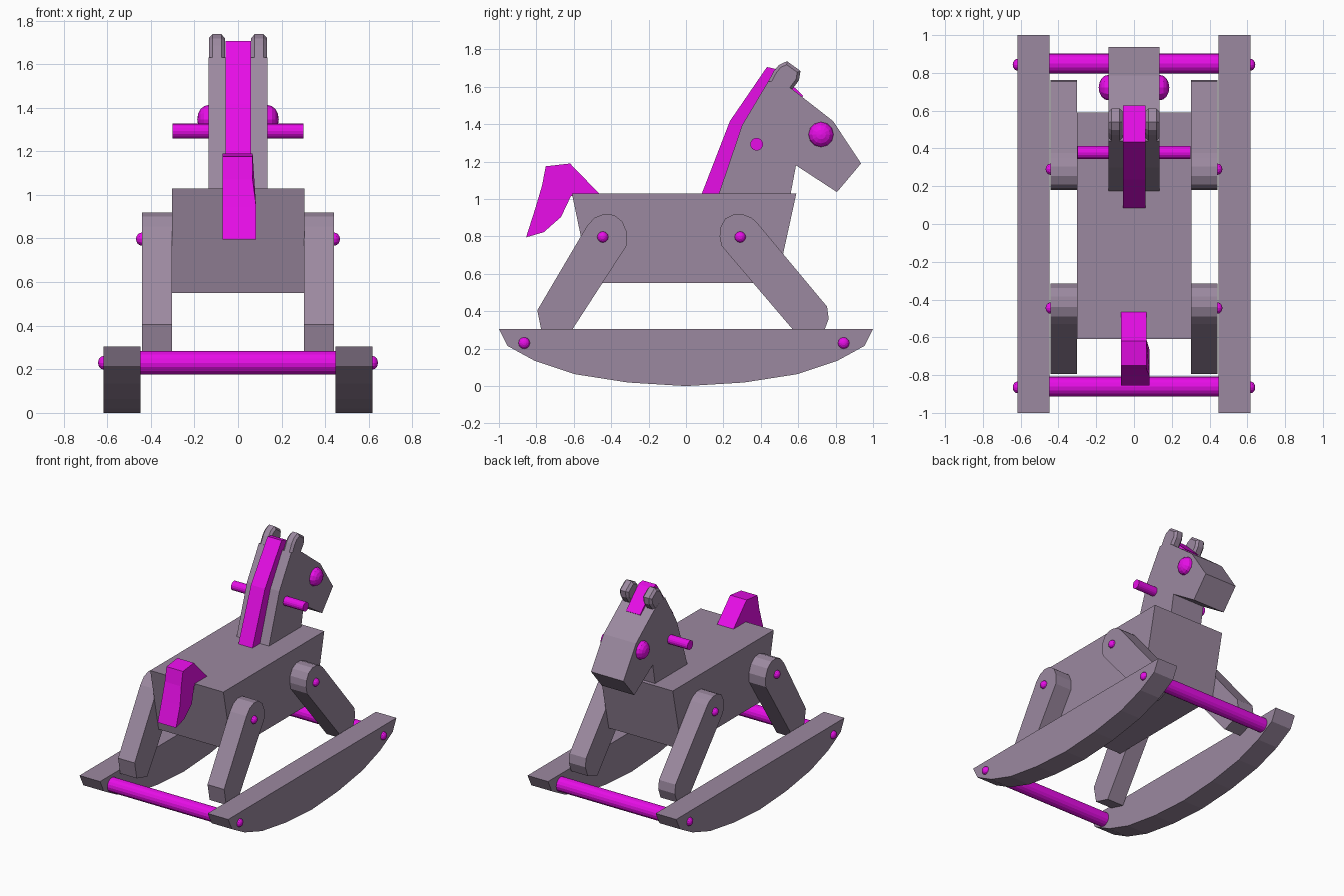
import bpy, bmesh, math
from mathutils import Matrix

if "Cube" in bpy.data.objects:
    bpy.data.objects.remove(bpy.data.objects["Cube"])


def material(name, rgb):
    m = bpy.data.materials.new(name)
    m.diffuse_color = (*rgb, 1)
    m.use_nodes = True
    m.node_tree.nodes["Principled BSDF"].inputs["Base Color"].default_value = m.diffuse_color
    return m


WOOD = material("mauve grey", (0.33, 0.25, 0.35))
PINK = material("magenta", (0.95, 0.005, 0.95))


def finish(bm, name, mat):
    bmesh.ops.recalc_face_normals(bm, faces=bm.faces)
    me = bpy.data.meshes.new(name)
    bm.to_mesh(me)
    bm.free()
    me.materials.append(mat)
    ob = bpy.data.objects.new(name, me)
    bpy.context.collection.objects.link(ob)
    return ob


def prism(name, profile, x0, x1, mat):
    """Side profile of (y, z) points, extruded from x0 to x1."""
    bm = bmesh.new()
    a = [bm.verts.new((x0, y, z)) for y, z in profile]
    b = [bm.verts.new((x1, y, z)) for y, z in profile]
    bm.faces.new(a)
    bm.faces.new(b[::-1])
    n = len(a)
    for i in range(n):
        j = (i + 1) % n
        bm.faces.new((a[i], b[i], b[j], a[j]))
    return finish(bm, name, mat)


def rod(name, y, z, r, x0, x1, mat, sides=16):
    bm = bmesh.new()
    mtx = Matrix.Translation(((x0 + x1) / 2, y, z)) @ Matrix.Rotation(math.pi / 2, 4, 'Y')
    bmesh.ops.create_cone(bm, cap_ends=True, segments=sides, radius1=r, radius2=r,
                          depth=abs(x1 - x0), matrix=mtx)
    return finish(bm, name, mat)


def button(name, x, y, z, r, depth, mat):
    """Squashed ball with its pole along x."""
    bm = bmesh.new()
    mtx = (Matrix.Translation((x, y, z)) @ Matrix.Diagonal((depth / r, 1, 1, 1))
           @ Matrix.Rotation(math.pi / 2, 4, 'Y'))
    bmesh.ops.create_uvsphere(bm, u_segments=12, v_segments=8, radius=r, matrix=mtx)
    return finish(bm, name, mat)


# Body
prism("body", [(-0.61, 1.03), (0.59, 1.03), (0.485, 0.55), (-0.51, 0.55)], -0.303, 0.305, WOOD)

# Side profiles of the paired parts
half = [(1, 0.305), (0.955, 0.215), (0.807, 0.134), (0.597, 0.064), (0.31, 0.019)]
rocker = half + [(0, 0)] + [(-y, z) for y, z in reversed(half)]
front_leg = [(0.18, 0.80), (0.185, 0.85), (0.21, 0.895), (0.255, 0.918), (0.305, 0.918),
             (0.35, 0.90), (0.377, 0.877), (0.754, 0.425), (0.763, 0.36), (0.735, 0.285),
             (0.62, 0.245), (0.19, 0.75)]
rear_leg = [(-0.318, 0.75), (-0.315, 0.82), (-0.34, 0.88), (-0.385, 0.915), (-0.44, 0.92),
            (-0.49, 0.90), (-0.53, 0.855), (-0.795, 0.405), (-0.77, 0.28), (-0.645, 0.245)]
ear = [(0.46, 1.58), (0.435, 1.62), (0.47, 1.685), (0.497, 1.717), (0.54, 1.737),
       (0.612, 1.685), (0.604, 1.635), (0.56, 1.575)]

for side, s in (("left", -1), ("right", 1)):
    # Rockers and legs
    prism(side + "_rocker", rocker, s * 0.4475, s * 0.618, WOOD)
    prism(side + "_front_leg", front_leg, s * 0.303, s * 0.441, WOOD)
    prism(side + "_rear_leg", rear_leg, s * 0.303, s * 0.441, WOOD)
    # Peg caps
    for tag, y in (("front", 0.29), ("rear", -0.445)):
        button(f"{side}_{tag}_leg_peg", s * 0.441, y, 0.797, 0.03, 0.027, PINK)
    for tag, y in (("front", 0.843), ("rear", -0.865)):
        button(f"{side}_{tag}_rocker_peg", s * 0.617, y, 0.23, 0.031, 0.025, PINK)
    # Eyes and ears
    button(side + "_eye", s * 0.137, 0.722, 1.345, 0.067, 0.05, PINK)
    e = prism(side + "_ear", ear, s * 0.06, s * 0.134, WOOD)
    b = e.modifiers.new("chamfer", 'BEVEL')
    b.width, b.segments, b.limit_method, b.angle_limit = 0.016, 1, 'ANGLE', math.radians(70)

# Neck and head in one board
prism("neck_and_head", [(0.176, 1.03), (0.30, 1.395), (0.44, 1.63), (0.50, 1.62), (0.567, 1.588),
                        (0.786, 1.417), (0.936, 1.19), (0.807, 1.037), (0.588, 1.18),
                        (0.56, 1.03)], -0.135, 0.135, WOOD)

# Mane with forelock between the ears
prism("mane", [(0.085, 1.03), (0.235, 1.417), (0.433, 1.706), (0.48, 1.695), (0.627, 1.55),
               (0.605, 1.53), (0.46, 1.60), (0.34, 1.395), (0.21, 1.03)], -0.057, 0.06, PINK)

# Tail, flaring a little to one side at its tip
tail = prism("tail", [(-0.465, 1.03), (-0.62, 1.19), (-0.75, 1.175), (-0.77, 1.07),
                      (-0.807, 0.946), (-0.855, 0.795), (-0.76, 0.823), (-0.668, 0.904),
                      (-0.615, 1.016)], -0.07, 0.067, PINK)
for v in tail.data.vertices:
    if v.co.x > 0 and v.co.z < 1.0:
        v.co.x += 0.016

# Cross bars and handle
rod("front_cross_bar", 0.85, 0.23, 0.053, -0.45, 0.45, PINK)
rod("rear_cross_bar", -0.86, 0.23, 0.053, -0.45, 0.45, PINK)
rod("handle", 0.378, 1.293, 0.034, -0.3, 0.3, PINK)
